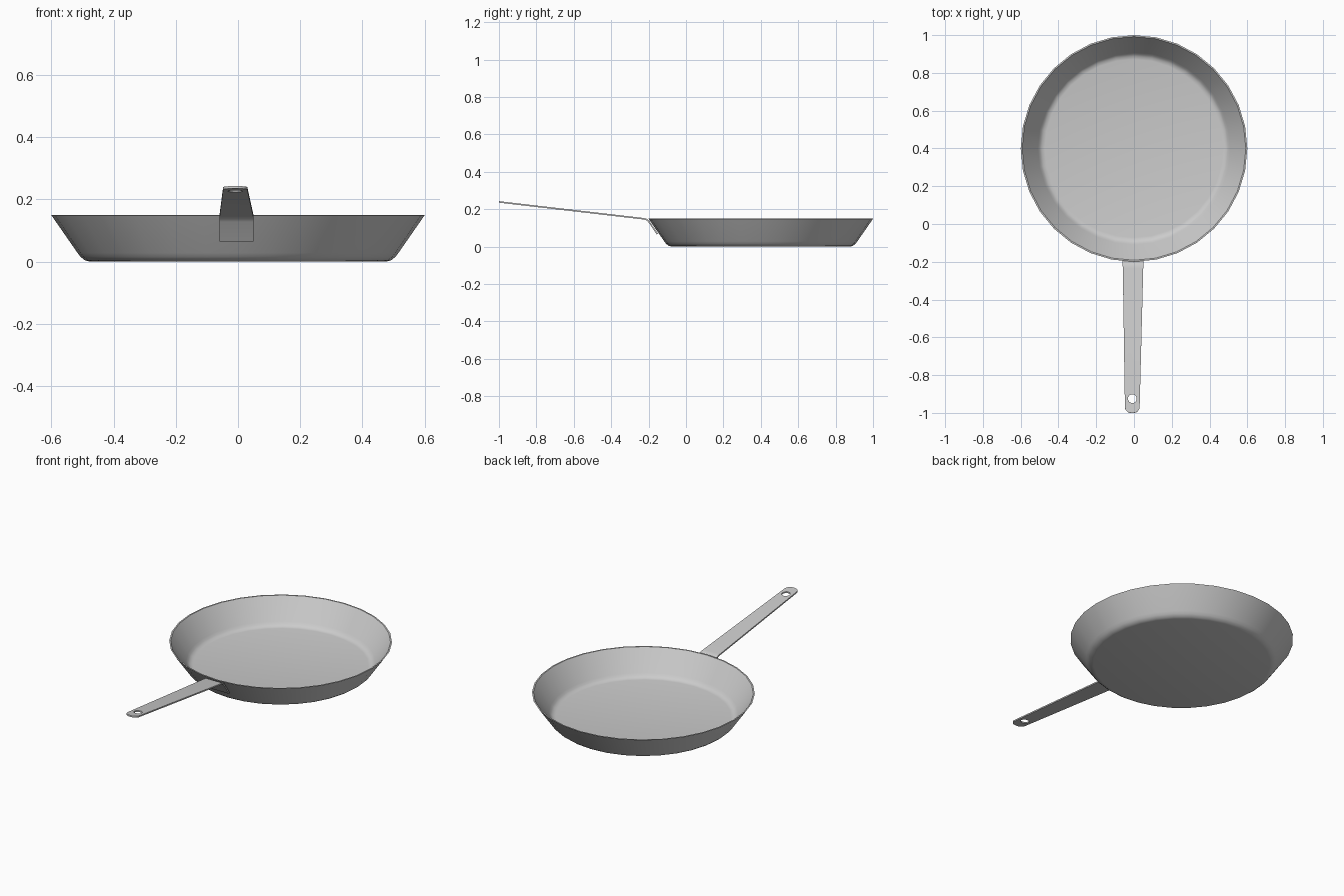
import bpy, bmesh, math

if "Cube" in bpy.data.objects:
    bpy.data.objects.remove(bpy.data.objects["Cube"])

SIDES = 32
PAN_Y = 0.4


def make_object(name, bm):
    bmesh.ops.recalc_face_normals(bm, faces=bm.faces[:])
    mesh = bpy.data.meshes.new(name)
    bm.to_mesh(mesh)
    bm.free()
    obj = bpy.data.objects.new(name, mesh)
    bpy.context.collection.objects.link(obj)
    return obj


def smooth(obj):
    bpy.ops.object.select_all(action='DESELECT')
    obj.select_set(True)
    bpy.context.view_layer.objects.active = obj
    bpy.ops.object.shade_smooth_by_angle(angle=math.radians(35))


# Pan body: closed profile (radius, height) lathed round the pan centre
profile = [(0.475, 0.0), (0.492, 0.004), (0.506, 0.015), (0.516, 0.028),
           (0.598, 0.146), (0.6, 0.149), (0.597, 0.15), (0.592, 0.149),
           (0.509, 0.032), (0.500, 0.020), (0.488, 0.011), (0.472, 0.008)]
bm = bmesh.new()
rings = []
for r, z in profile:
    rings.append([bm.verts.new((r * math.cos(2 * math.pi * i / SIDES),
                                PAN_Y + r * math.sin(2 * math.pi * i / SIDES), z))
                  for i in range(SIDES)])
for a, b in zip(rings, rings[1:]):
    for i in range(SIDES):
        j = (i + 1) % SIDES
        bm.faces.new((a[i], a[j], b[j], b[i]))
bm.faces.new(rings[0])
bm.faces.new(rings[-1])
smooth(make_object("pan_body", bm))

# Handle: bent strip of stations (y, z, left x, right x)
stations = [(-0.153, 0.067, -0.060, 0.050), (-0.196, 0.130, -0.060, 0.050),
            (-0.205, 0.141, -0.060, 0.050), (-0.217, 0.147, -0.060, 0.050),
            (-0.235, 0.150, -0.059, 0.049)]
# Rounded tip corners
CORNER = 0.032
for k in range(7):
    t = math.radians(15 * k)
    inset = CORNER * (1 - math.cos(t))
    y = -1 + CORNER * (1 - math.sin(t))
    stations.append((y, 0.150 + (-0.235 - y) * 0.1163, -0.048 + inset, 0.030 - inset))

bm = bmesh.new()
THICK = 0.008
tops, bottoms = [], []
for n, (y, z, xl, xr) in enumerate(stations):
    p, q = stations[max(n - 1, 0)], stations[min(n + 1, len(stations) - 1)]
    dy, dz = q[0] - p[0], q[1] - p[1]
    length = math.hypot(dy, dz)
    ny, nz = dz / length * THICK / 2, -dy / length * THICK / 2
    # Outward side of the bend
    tops.append([bm.verts.new((x, y - ny, z - nz)) for x in (xl, xr)])
    bottoms.append([bm.verts.new((x, y + ny, z + nz)) for x in (xl, xr)])
for n in range(len(stations) - 1):
    a, b, c, d = tops[n], tops[n + 1], bottoms[n], bottoms[n + 1]
    bm.faces.new((a[0], a[1], b[1], b[0]))
    bm.faces.new((c[0], d[0], d[1], c[1]))
    for s in (0, 1):
        bm.faces.new((a[s], b[s], d[s], c[s]))
for n in (0, -1):
    bm.faces.new((tops[n][0], tops[n][1], bottoms[n][1], bottoms[n][0]))
handle = make_object("handle", bm)

# Hanging hole
bpy.ops.mesh.primitive_cylinder_add(vertices=24, radius=0.023, depth=0.2,
                                    location=(-0.009, -0.925, 0.23))
cutter = bpy.context.object
cutter.name = "hole_cutter"
cut = handle.modifiers.new("hanging_hole", 'BOOLEAN')
cut.operation = 'DIFFERENCE'
cut.solver = 'EXACT'
cut.object = cutter
bpy.context.view_layer.objects.active = handle
bpy.ops.object.modifier_apply(modifier=cut.name)
bpy.data.objects.remove(cutter, do_unlink=True)
smooth(handle)
